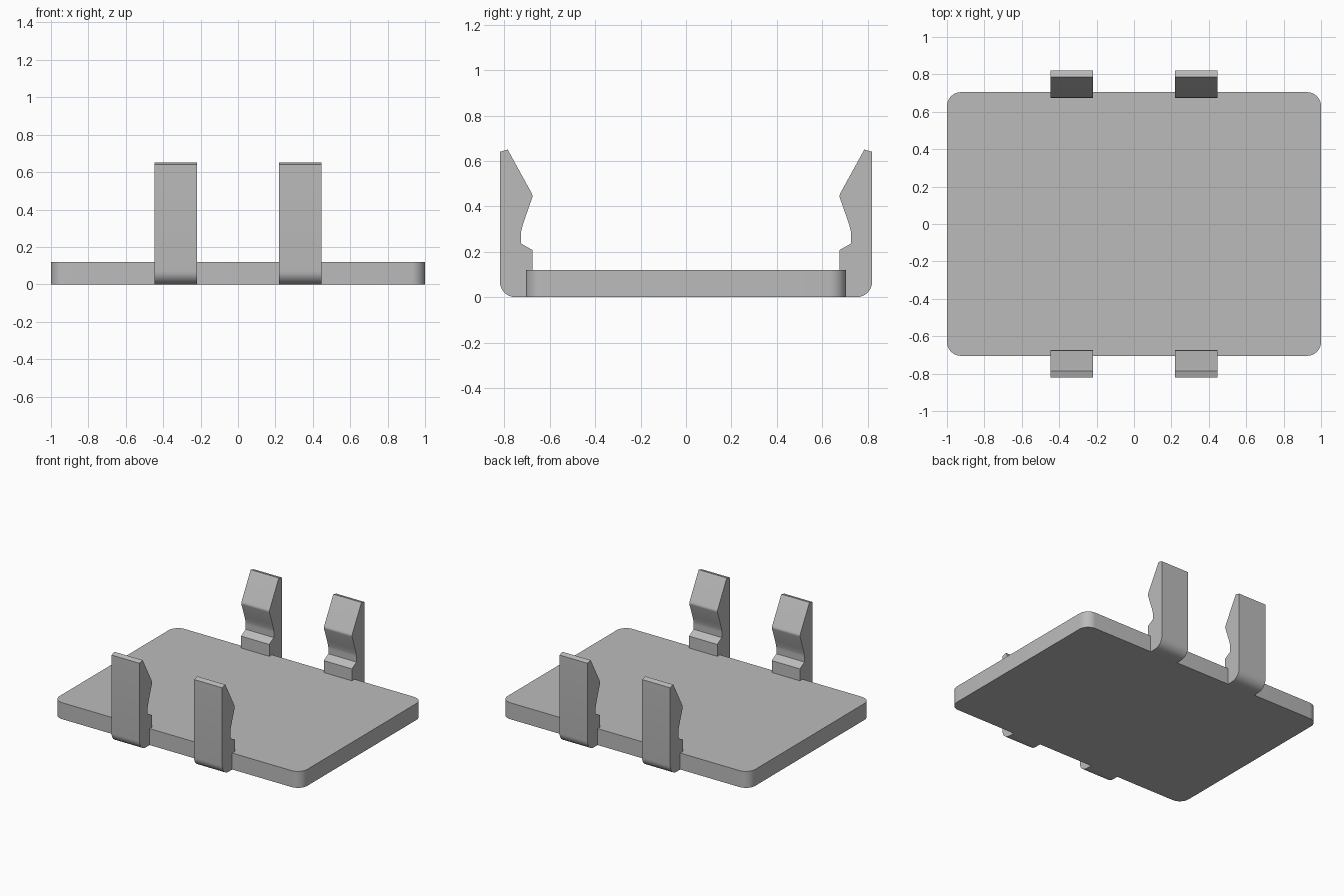
import bpy, bmesh
from math import sin, cos, pi
from mathutils import Vector

cube = bpy.data.objects.get("Cube")
if cube:
    bpy.data.objects.remove(cube)

grey = bpy.data.materials.new("plain grey")
grey.use_nodes = True
grey.diffuse_color = (0.5, 0.5, 0.5, 1)
grey.node_tree.nodes["Principled BSDF"].inputs["Base Color"].default_value = (0.5, 0.5, 0.5, 1)


def arc(cx, cy, r, start, steps=8):
    """Quarter circle, counter-clockwise from the start angle."""
    return [(cx + r * cos(start + i * pi / 2 / steps),
             cy + r * sin(start + i * pi / 2 / steps)) for i in range(steps + 1)]


def soften(a, b, c, t, steps=6):
    """Rounded corner at b, blending towards its neighbours a and c."""
    a, b, c = Vector(a), Vector(b), Vector(c)
    p, q = b.lerp(a, t), b.lerp(c, t)
    return [tuple(p.lerp(b, i / steps).lerp(b.lerp(q, i / steps), i / steps))
            for i in range(steps + 1)]


def extrude(name, points, direction):
    """Solid from a closed outline of 3D points."""
    bm = bmesh.new()
    face = bm.faces.new([bm.verts.new(p) for p in points])
    new = bmesh.ops.extrude_face_region(bm, geom=[face])["geom"]
    bmesh.ops.translate(bm, vec=direction,
                        verts=[v for v in new if isinstance(v, bmesh.types.BMVert)])
    bmesh.ops.recalc_face_normals(bm, faces=bm.faces)
    mesh = bpy.data.meshes.new(name)
    bm.to_mesh(mesh)
    bm.free()
    mesh.materials.append(grey)
    obj = bpy.data.objects.new(name, mesh)
    bpy.context.collection.objects.link(obj)
    bpy.ops.object.select_all(action='DESELECT')
    obj.select_set(True)
    bpy.context.view_layer.objects.active = obj
    bpy.ops.object.shade_smooth_by_angle(angle=pi / 9)
    return obj


# Base plate with rounded corners
half_x, half_y, thick, r = 1.0, 0.705, 0.12, 0.075
outline = []
for k, (sx, sy) in enumerate([(1, 1), (-1, 1), (-1, -1), (1, -1)]):
    outline += arc(sx * (half_x - r), sy * (half_y - r), r, k * pi / 2)
extrude("base_plate", [(x, y, 0) for x, y in outline], (0, 0, thick))

# Clip profile (distance from the centre, height): foot, notch, hook, sloped lead-in
foot, notch, throat, hook = (0.675, 0.207), (0.727, 0.237), (0.727, 0.295), (0.674, 0.448)
profile = [(half_y, 0)] + arc(0.82 - 0.07, 0.07, 0.07, -pi / 2)
profile += [(0.82, 0.64), (0.785, 0.65)]
profile += soften((0.785, 0.65), hook, throat, 0.06, 4)
profile += soften(hook, throat, notch, 0.3)
profile += [notch, foot, (0.675, thick), (half_y, thick)]

# Two clips on each long side
for side, sy in (("front", -1), ("back", 1)):
    for hand, x0 in (("right", -0.447), ("left", 0.22)):
        extrude(f"{side}_{hand}_clip", [(x0, sy * y, z) for y, z in profile], (0.227, 0, 0))
